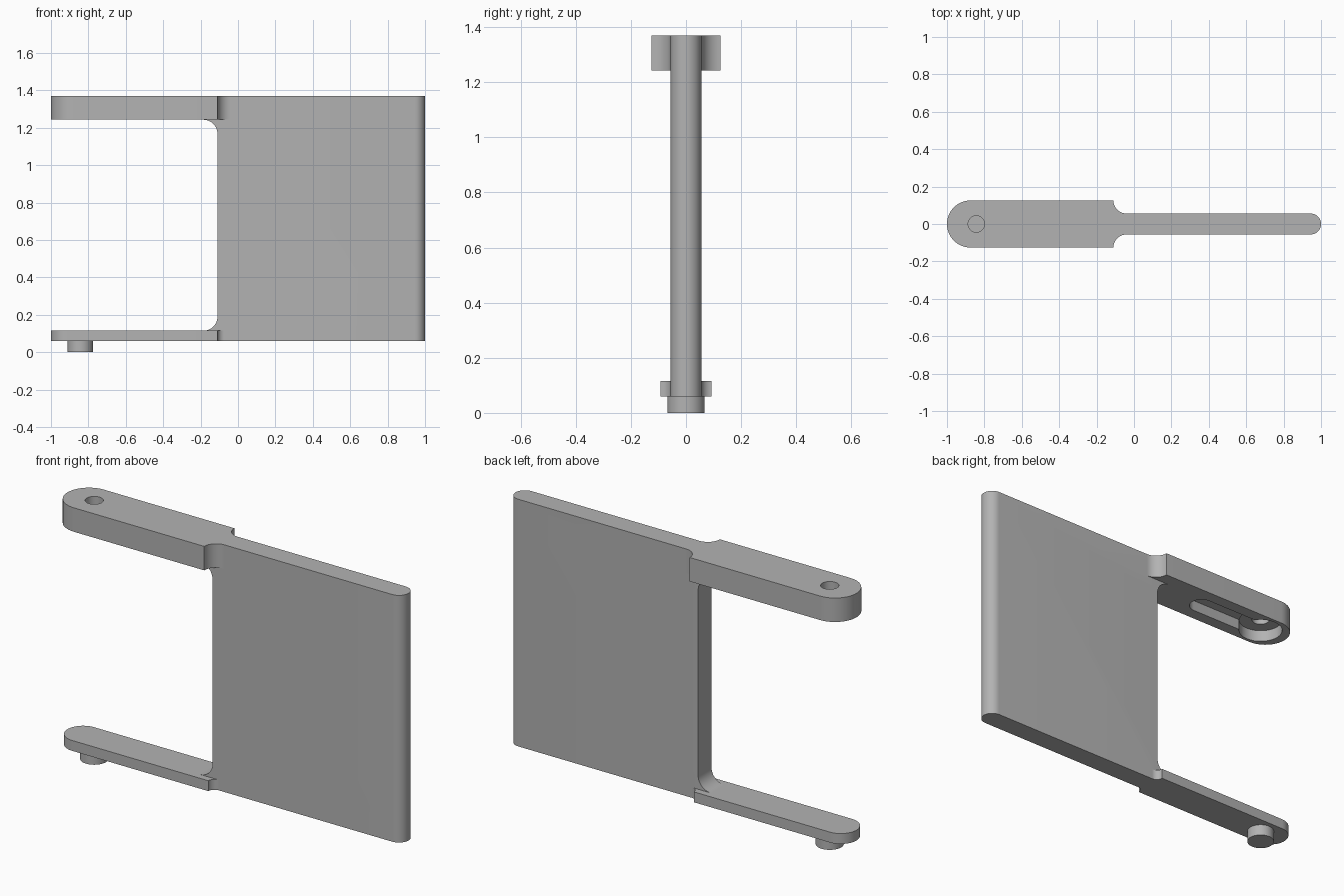
import bpy, bmesh
from math import sin, cos, pi, radians
from mathutils import Vector

if "Cube" in bpy.data.objects:
    bpy.data.objects.remove(bpy.data.objects["Cube"], do_unlink=True)

grey = bpy.data.materials.new("plain grey")
grey.use_nodes = True
grey.diffuse_color = (0.45, 0.45, 0.45, 1)
grey.node_tree.nodes["Principled BSDF"].inputs["Base Color"].default_value = (0.45, 0.45, 0.45, 1)

HALF = 0.056       # half thickness of the panel
INNER = -0.11      # inner edge of the panel
BASE, TOP = 0.06, 1.37
PIN_X = -0.843


def arc(cx, cy, r, a0, a1, n=16):
    steps = [radians(a0 + (a1 - a0) * i / n) for i in range(n + 1)]
    return [(cx + r * cos(a), cy + r * sin(a)) for a in steps]


def prism(name, outline, low, high, upright=False):
    """Extrude an outline along z, or along y when upright."""
    place = (lambda p, d: (p[0], d, p[1])) if upright else (lambda p, d: (p[0], p[1], d))
    bm = bmesh.new()
    face = bm.faces.new([bm.verts.new(place(p, low)) for p in outline])
    moved = bmesh.ops.extrude_face_region(bm, geom=[face])["geom"]
    shift = Vector(place((0, 0), high - low))
    bmesh.ops.translate(bm, vec=shift, verts=[v for v in moved if isinstance(v, bmesh.types.BMVert)])
    bmesh.ops.recalc_face_normals(bm, faces=bm.faces)
    mesh = bpy.data.meshes.new(name)
    bm.to_mesh(mesh)
    bm.free()
    mesh.materials.append(grey)
    obj = bpy.data.objects.new(name, mesh)
    bpy.context.collection.objects.link(obj)
    return obj


def combine(target, other, operation):
    mod = target.modifiers.new(operation.lower(), 'BOOLEAN')
    mod.operation, mod.solver, mod.object = operation, 'EXACT', other
    bpy.context.view_layer.objects.active = target
    bpy.ops.object.modifier_apply(modifier=mod.name)
    bpy.data.objects.remove(other, do_unlink=True)


def arm_outline(w):
    """Rounded far end, concave flare down to the panel thickness."""
    r = w - HALF
    near = arc(INNER + r, -w, r, 180, 90)
    far = arc(INNER + r, w, r, 270, 180)
    return arc(-1 + w, 0, w, 90, 270, 32) + near + far


# Upper arm with a through hole and a keyhole recess below
bracket = prism("bracket", arm_outline(0.126), 1.243, TOP)
slot = arc(PIN_X, 0, 0.062, 90, 270) + arc(-0.45, 0, 0.062, -90, 90)
combine(bracket, prism("slot_cutter", slot, 1.2, 1.3), 'DIFFERENCE')
combine(bracket, prism("pocket_cutter", arc(PIN_X, 0, 0.11, 0, 348.75, 31), 1.2, 1.305), 'DIFFERENCE')
combine(bracket, prism("hole_cutter", arc(PIN_X, 0, 0.044, 0, 348.75, 31), 1.2, 1.5), 'DIFFERENCE')

# Flat panel with a rounded outer edge
panel = [(INNER, HALF), (INNER, -HALF)] + arc(1 - HALF, 0, HALF, -90, 90)
combine(bracket, prism("panel", panel, BASE, TOP), 'UNION')

# Lower arm and its peg
combine(bracket, prism("lower_arm", arm_outline(0.092), BASE, 0.115), 'UNION')
combine(bracket, prism("peg", arc(PIN_X, 0, 0.068, 0, 348.75, 31), 0, 0.08), 'UNION')

# Fillets in the inner corners, sunk slightly into the arms and panel
R = 0.075
for z, d, a in ((1.243, 1, 0), (0.115, -1, 0)):
    curve = arc(INNER - R, z - d * R, R, 0, d * 90)
    corner = [(INNER - R, z + d * 0.01), (INNER + 0.02, z + d * 0.01), (INNER + 0.02, z - d * R)]
    combine(bracket, prism("corner_fillet", curve + corner, -HALF, HALF, True), 'UNION')

bpy.ops.object.select_all(action='DESELECT')
bracket.select_set(True)
bpy.context.view_layer.objects.active = bracket
bpy.ops.object.shade_smooth_by_angle(angle=radians(30))
